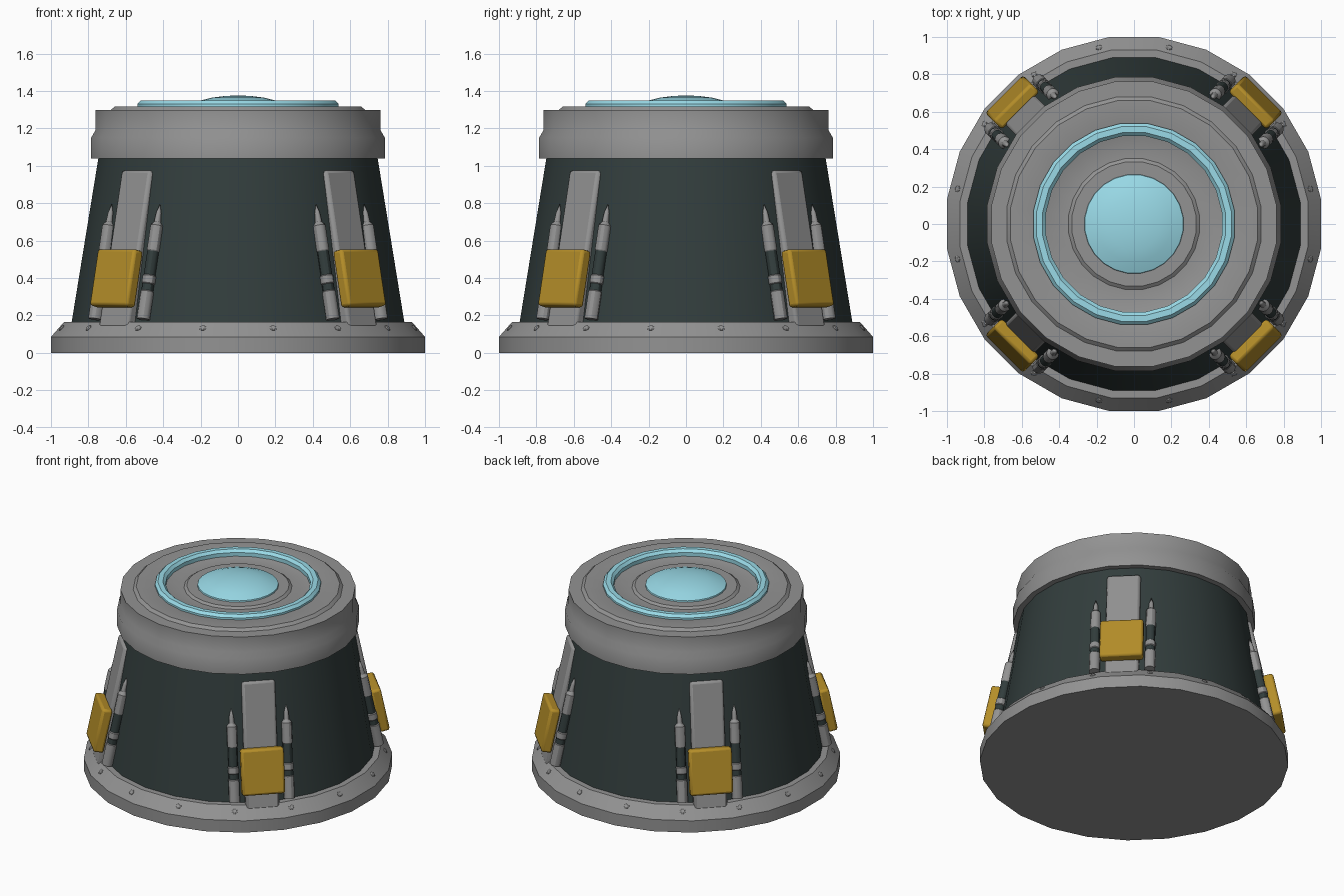
import bpy, bmesh, math
from mathutils import Matrix, Vector

cube = bpy.data.objects.get("Cube")
if cube:
    bpy.data.objects.remove(cube, do_unlink=True)

SIDES = 24
TILT = math.radians(11.8)


def material(name, rgb):
    m = bpy.data.materials.new(name)
    m.use_nodes = True
    m.diffuse_color = (*rgb, 1)
    node = next(n for n in m.node_tree.nodes if n.type == 'BSDF_PRINCIPLED')
    node.inputs["Base Color"].default_value = (*rgb, 1)
    return m


GRAY = material("warm_gray", (0.29, 0.29, 0.29))
DARK = material("dark_slate", (0.032, 0.047, 0.046))
YELLOW = material("mustard_yellow", (0.46, 0.27, 0.022))
BLUE = material("pale_blue", (0.32, 0.70, 0.80))


def finish(name, bm, mats, bevel=0):
    bmesh.ops.recalc_face_normals(bm, faces=bm.faces)
    mesh = bpy.data.meshes.new(name)
    bm.to_mesh(mesh)
    bm.free()
    ob = bpy.data.objects.new(name, mesh)
    bpy.context.collection.objects.link(ob)
    for m in mats:
        mesh.materials.append(m)
    if bevel:
        mod = ob.modifiers.new("rounded_edges", 'BEVEL')
        mod.width, mod.segments = bevel, 2
    bpy.ops.object.select_all(action='DESELECT')
    ob.select_set(True)
    bpy.context.view_layer.objects.active = ob
    bpy.ops.object.shade_smooth_by_angle(angle=math.radians(30))
    return ob


def lathe(bm, profile, sides, matrix=Matrix(), closed=False, flats=True, pick=None):
    """Spin (radius, height) points; radii are measured to the flats or the corners."""
    grow = 1 / math.cos(math.pi / sides) if flats else 1
    rings = []
    for r, z in profile:
        if r == 0:
            rings.append([bm.verts.new(matrix @ Vector((0, 0, z)))])
            continue
        ring = []
        for i in range(sides):
            a = 2 * math.pi * (i + 0.5) / sides
            ring.append(bm.verts.new(matrix @ Vector((r * grow * math.cos(a), r * grow * math.sin(a), z))))
        rings.append(ring)
    pairs = list(zip(rings, rings[1:]))
    if closed:
        pairs.append((rings[-1], rings[0]))
    for k, (lo, hi) in enumerate(pairs):
        for i in range(sides):
            j = (i + 1) % sides
            if len(lo) == 1:
                f = bm.faces.new((lo[0], hi[i], hi[j]))
            elif len(hi) == 1:
                f = bm.faces.new((lo[i], lo[j], hi[0]))
            else:
                f = bm.faces.new((lo[i], lo[j], hi[j], hi[i]))
            f.material_index = pick[k] if pick else 0


def turned(name, profile, mat, closed=False):
    bm = bmesh.new()
    lathe(bm, profile, SIDES, closed=closed)
    return finish(name, bm, [mat])


# Main round body
turned("base_flange", [(0, 0), (1, 0), (1, 0.085), (0.93, 0.165), (0.8, 0.165)], GRAY)
turned("tapered_body", [(0.89, 0.16), (0.745, 1.05)], DARK)
turned("cap", [(0.7, 1.04), (0.785, 1.04), (0.785, 1.15), (0.762, 1.19), (0.762, 1.298),
               (0.68, 1.298), (0.66, 1.316), (0.5, 1.316), (0.47, 1.303), (0.35, 1.303),
               (0.332, 1.316), (0, 1.316)], GRAY)
turned("light_ring", [(0.538, 1.31), (0.538, 1.33), (0.52, 1.348), (0.488, 1.348),
                      (0.47, 1.33), (0.47, 1.295)], BLUE, closed=True)
turned("light_dome", [(0.265, 1.312), (0.262, 1.325), (0.2, 1.349), (0.14, 1.364),
                      (0.07, 1.373), (0, 1.376)], BLUE)

# Small bolts around the flange slope
bm = bmesh.new()
slope = math.atan2(0.08, 0.07)
for k in range(16):
    spin = Matrix.Rotation((k + 0.5) * math.pi / 8, 4, 'Z')
    place = spin @ Matrix.Translation((0.957, 0, 0.128)) @ Matrix.Rotation(slope, 4, 'Y')
    lathe(bm, [(0.017, -0.02), (0.017, 0.008), (0.012, 0.012), (0, 0.012)], 8, place)
finish("flange_bolts", bm, [GRAY])


def slab(name, spin, r, z, length, width, thick, mat, bevel):
    """Leaning box whose outer face is centred at radius r and height z."""
    lean = Matrix.Rotation(-TILT, 4, 'Y')
    place = (spin @ Matrix.Translation((r, 0, z)) @ lean
             @ Matrix.Translation((-thick / 2, 0, 0))
             @ Matrix.Diagonal((thick, width, length, 1)))
    bm = bmesh.new()
    bmesh.ops.create_cube(bm, size=1, matrix=place)
    finish(name, bm, [mat], bevel)


# Piston outline, with a colour number for each band between points
PISTON = [(0, 0), (0.036, 0), (0.036, 0.15), (0.032, 0.155), (0.032, 0.19), (0.036, 0.195),
          (0.036, 0.235), (0.031, 0.24), (0.031, 0.37), (0.034, 0.375), (0.034, 0.51),
          (0.018, 0.53), (0.014, 0.58), (0, 0.63)]
BANDS = [0, 0, 0, 1, 0, 0, 0, 1, 0, 0, 0, 0, 0]

# Four corner braces, each with a yellow plate and two pistons
for corner, degrees in (("front_left", -45), ("back_left", 45),
                        ("back_right", 135), ("front_right", 225)):
    spin = Matrix.Rotation(math.radians(degrees), 4, 'Z')
    slab(corner + "_brace", spin, 0.862, 0.555, 0.865, 0.222, 0.1, GRAY, 0.018)
    slab(corner + "_plate", spin, 0.954, 0.405, 0.31, 0.285, 0.07, YELLOW, 0.016)
    for side, s in (("a", -1), ("b", 1)):
        bm = bmesh.new()
        place = (spin @ Matrix.Translation((0.9, s * 0.182, 0.18))
                 @ Matrix.Rotation(-TILT, 4, 'Y'))
        lathe(bm, PISTON, 12, place, flats=False, pick=BANDS)
        finish(corner + "_piston_" + side, bm, [GRAY, DARK])
